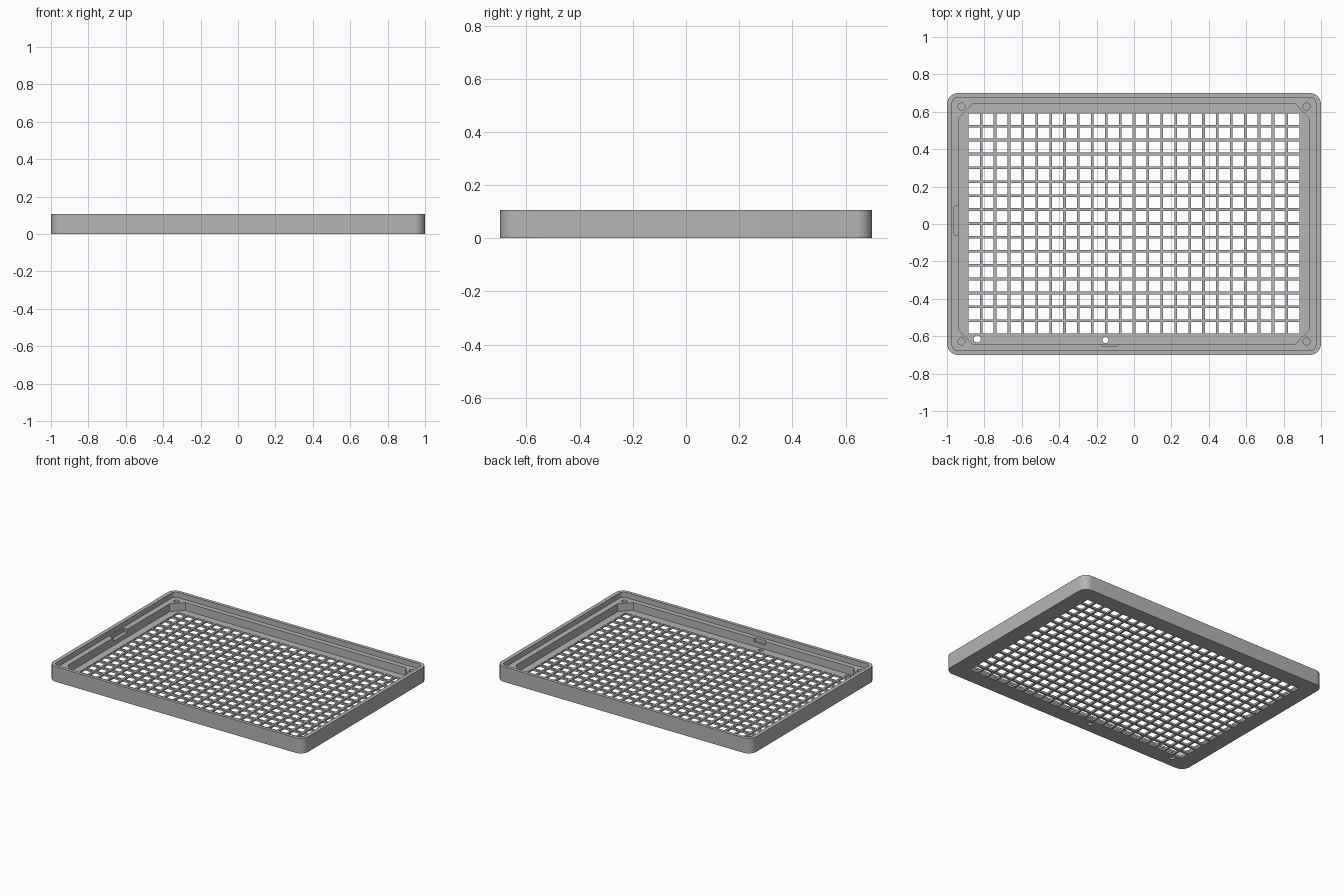
import bpy, bmesh, math

if "Cube" in bpy.data.objects:
    bpy.data.objects.remove(bpy.data.objects["Cube"])

HEIGHT, LEDGE, FLOOR, NOTCH = 0.107, 0.07, 0.014, 0.045
TOP = HEIGHT + 0.05

grey = bpy.data.materials.new("plain grey")
grey.diffuse_color = (0.46, 0.46, 0.46, 1)
grey.use_nodes = True
grey.node_tree.nodes["Principled BSDF"].inputs["Base Color"].default_value = grey.diffuse_color


def rounded_rect(hx, hy, r, steps):
    """Outline of a rectangle with arc corners (steps=1 gives chamfers)."""
    pts = []
    for i, (sx, sy) in enumerate([(1, 1), (-1, 1), (-1, -1), (1, -1)]):
        for k in range(steps + 1):
            a = math.pi / 2 * (i + k / steps)
            pts.append((sx * (hx - r) + r * math.cos(a), sy * (hy - r) + r * math.sin(a)))
    return pts


def circle(cx, cy, r, n=24):
    return [(cx + r * math.cos(2 * math.pi * k / n), cy + r * math.sin(2 * math.pi * k / n))
            for k in range(n)]


def prisms(name, outlines, z0, z1):
    """One object made of upright prisms, one per outline."""
    bm = bmesh.new()
    for pts in outlines:
        low = [bm.verts.new((x, y, z0)) for x, y in pts]
        high = [bm.verts.new((x, y, z1)) for x, y in pts]
        bm.faces.new(low[::-1])
        bm.faces.new(high)
        for i in range(len(pts)):
            j = (i + 1) % len(pts)
            bm.faces.new((low[i], low[j], high[j], high[i]))
    mesh = bpy.data.meshes.new(name)
    bm.to_mesh(mesh)
    bm.free()
    mesh.materials.append(grey)
    obj = bpy.data.objects.new(name, mesh)
    bpy.context.collection.objects.link(obj)
    return obj


# Outer block with rounded corners
tray = prisms("tray", [rounded_rect(1.0, 0.70, 0.06, 10)], 0, HEIGHT)

# Lid recess, then the main cavity with chamfered corners
cutters = [
    prisms("lid_recess", [rounded_rect(0.973, 0.677, 0.033, 8)], LEDGE, TOP),
    prisms("cavity", [rounded_rect(0.935, 0.642, 0.072, 1)], FLOOR, TOP),
]

# Square windows in the floor, 24 by 16
pitch, h = 0.0743, 0.03
windows = []
for i in range(24):
    for j in range(16):
        x, y = (i - 11.5) * pitch, (j - 7.5) * pitch + 0.003
        windows.append([(x - h, y - h), (x + h, y - h), (x + h, y + h), (x - h, y + h)])
cutters.append(prisms("windows", windows, -0.05, FLOOR + 0.02))

# Blind screw holes in the corner posts
screws = [circle(sx * 0.923, sy * 0.628, 0.019) for sx in (-1, 1) for sy in (-1, 1)]
cutters.append(prisms("screw_holes", screws, 0.03, TOP))

# Two drilled holes through the floor
drilled = [circle(-0.838, -0.615, 0.019), circle(-0.153, -0.621, 0.016)]
cutters.append(prisms("drilled_holes", drilled, -0.05, FLOOR + 0.02))

# Shallow notches in the ledge: left side and front
left = [(-0.92, -0.062), (-0.92, 0.098), (-0.955, 0.098), (-0.963, 0.088),
        (-0.963, -0.052), (-0.955, -0.062)]
front = [(-0.085, -0.63), (-0.175, -0.63), (-0.175, -0.648), (-0.168, -0.655),
         (-0.092, -0.655), (-0.085, -0.648)]
cutters.append(prisms("ledge_notches", [left, front], NOTCH, TOP))

# Cut everything out of the block
bpy.context.view_layer.objects.active = tray
tray.select_set(True)
for cutter in cutters:
    cutter.hide_render = True
    mod = tray.modifiers.new(cutter.name, 'BOOLEAN')
    mod.operation = 'DIFFERENCE'
    mod.solver = 'EXACT'
    mod.object = cutter
    bpy.ops.object.modifier_apply(modifier=mod.name)
    bpy.data.objects.remove(cutter)

bpy.ops.object.select_all(action='DESELECT')
tray.select_set(True)
bpy.ops.object.shade_smooth_by_angle(angle=math.radians(30))
